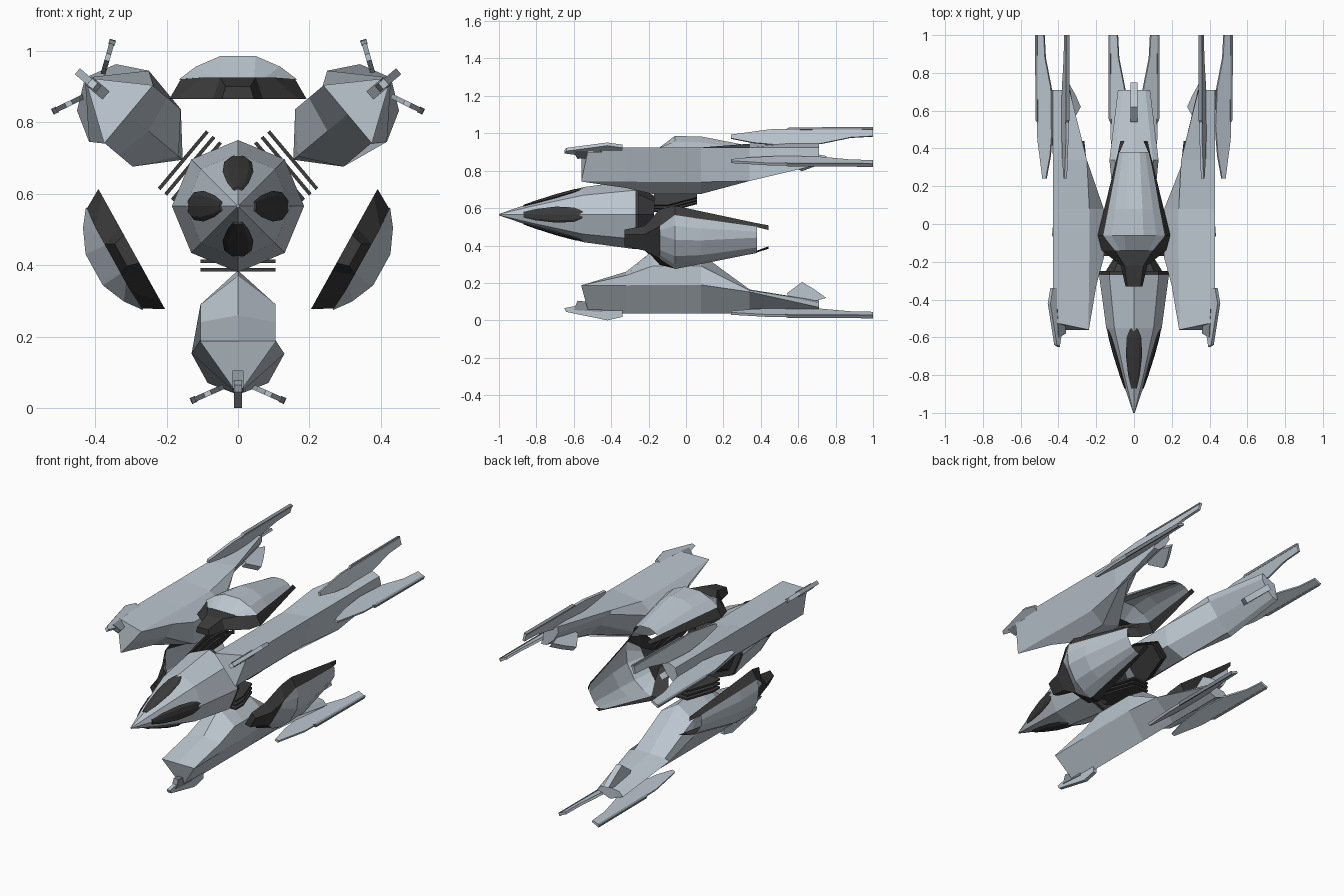
import bpy, bmesh, math
from mathutils import Matrix, Vector

if "Cube" in bpy.data.objects:
    bpy.data.objects.remove(bpy.data.objects["Cube"])

AXIS = 0.565  # height of the ship's long axis


def material(name, rgb):
    m = bpy.data.materials.new(name)
    m.diffuse_color = (*rgb, 1)
    m.use_nodes = True
    m.node_tree.nodes["Principled BSDF"].inputs["Base Color"].default_value = m.diffuse_color
    return m


HULL = material("hull_grey", (0.50, 0.56, 0.62))
STEEL = material("steel_grey", (0.25, 0.28, 0.31))
DARK = material("dark_grey", (0.045, 0.045, 0.045))


def frame(angle, x=0.0, z=AXIS, out=0.0):
    """Local x = tangent, y = ship length, local z = radially outward."""
    a = math.radians(angle)
    c, s = math.cos(a), math.sin(a)
    return Matrix(((s, 0, c, x + out * c), (0, 1, 0, 0),
                   (-c, 0, s, z + out * s), (0, 0, 0, 1)))


def loft(name, rings, mat, matrix=Matrix(), closed=True):
    """Skin equal-length rings of 3D points; closed rings get end caps."""
    bm = bmesh.new()
    rows = [[bm.verts.new(p) for p in ring] for ring in rings]
    n = len(rows[0])
    for a, b in zip(rows, rows[1:]):
        for i in range(n if closed else n - 1):
            j = (i + 1) % n
            bm.faces.new((a[i], a[j], b[j], b[i]))
    if closed:
        bm.faces.new(rows[0])
        bm.faces.new(rows[-1])
    bmesh.ops.remove_doubles(bm, verts=bm.verts, dist=0.0005)
    bmesh.ops.recalc_face_normals(bm, faces=bm.faces)
    me = bpy.data.meshes.new(name)
    bm.to_mesh(me)
    bm.free()
    ob = bpy.data.objects.new(name, me)
    ob.matrix_world = matrix
    me.materials.append(mat)
    bpy.context.collection.objects.link(ob)
    return ob


def plate(name, pts, normal, thick, mat, matrix):
    """Flat outline thickened evenly to both sides."""
    n = Vector(normal).normalized() * thick / 2
    pts = [Vector(p) for p in pts]
    return loft(name, [[p - n for p in pts], [p + n for p in pts]], mat, matrix)


def octagon(y, r):
    return [(r * math.cos(i * math.pi / 4), y, AXIS + r * math.sin(i * math.pi / 4))
            for i in range(8)]


# Central fuselage, dark rear collar and engine core
loft("fuselage", [octagon(y, r) for y, r in
     ((-1, 0.004), (-0.82, 0.065), (-0.55, 0.147), (-0.27, 0.185))], HULL)
loft("rear_collar", [octagon(y, r) for y, r in
     ((-0.27, 0.184), (-0.25, 0.184))], DARK)
loft("engine_core", [octagon(y, r) for y, r in
     ((-0.25, 0.15), (-0.17, 0.10))], DARK)

# Four dark windows on the nose ridges
for ang in (0, 90, 180, 270):
    rings = []
    for s, k in ((-1, 0.35), (-0.6, 0.7), (0.1, 1), (0.7, 0.9), (1, 0.45)):
        y, mid = -0.71 + 0.16 * s, 0.096 + 0.045 * s
        rings.append([(0.043 * k * math.cos(i * math.pi / 4), y,
                       mid - 0.004 + 0.014 * k * math.sin(i * math.pi / 4)) for i in range(8)])
    loft("nose_window", rings, DARK, frame(ang))


def arm_ring(y, top, w1, z1, w2, z2, keel, keel_y=None):
    half = [(w1, z1), (w2, z2)]
    pts = [(0, y, AXIS - top)] + [(w, y, AXIS - z) for w, z in half]
    pts.append((0, keel_y if keel_y is not None else y, AXIS - keel))
    return pts + [(-w, y, AXIS - z) for w, z in reversed(half)]


def build_arm(m, k):
    # Main hull of the arm; k is the keel height
    loft("arm_hull", [
        arm_ring(-0.56, 0.187, 0.105, 0.187, 0.105, 0.185, k, -0.52),
        arm_ring(-0.32, 0.26, 0.105, 0.24, 0.105, 0.187, k),
        arm_ring(-0.18, 0.37, 0.105, 0.29, 0.105, 0.19, k),
        arm_ring(-0.10, 0.385, 0.105, 0.29, 0.105, 0.19, k),
        arm_ring(0.08, 0.355, 0.105, 0.29, 0.105, 0.19, k),
        arm_ring(0.34, 0.165, 0.10, 0.16, 0.13, 0.152, k),
        arm_ring(0.71, 0.105, 0.06, 0.095, 0.085, 0.07, k)], HULL, m)

    # Front keel fin with its small block
    fin = [(-0.65, 0.065), (-0.64, 0.045), (-0.42, 0.0), (-0.34, 0.018),
           (-0.34, 0.06), (-0.55, 0.085)]
    plate("keel_fin", [(0, y, AXIS - z) for y, z in fin], (1, 0, 0), 0.022, HULL, m)
    block = [(-0.58, 0.105), (-0.60, 0.055), (-0.45, 0.045), (-0.45, 0.09)]
    plate("fin_block", [(0, y, AXIS - z) for y, z in block], (1, 0, 0), 0.03, STEEL, m)

    # Tail blades, mirrored left and right
    blade = [(0.24, 0.4), (0.24, 0.6), (0.45, 0.9), (0.98, 1.0), (1.0, 0.95),
             (1.0, 0.52), (0.88, 0.45), (0.72, 0.1), (0.52, 0.0), (0.36, 0.15)]
    rail = [(0.53, 0.86), (0.55, 1.0), (1.0, 1.02), (1.0, 0.9)]
    for s in (1, -1):
        def at(y, u):
            return (s * (0.04 + 0.09 * u), y, 0.505 + 0.04 * u)
        n = (-0.04 * s, 0, 0.09)
        plate("tail_blade", [at(*p) for p in blade], n, 0.014, HULL, m)
        plate("blade_rail", [at(*p) for p in rail], n, 0.018, STEEL, m)

    # Small inner fin on the tail
    fin = [(0.54, 0.145), (0.62, 0.205), (0.68, 0.17), (0.75, 0.12), (0.68, 0.10), (0.56, 0.10)]
    plate("tail_fin", [(0, y, AXIS - z) for y, z in fin], (1, 0, 0), 0.035, HULL, m)

    # Stacked dark vanes between arm and core
    for r in (0.13, 0.154, 0.178):
        out = [(0.105, -0.17), (0.105, -0.10), (0.05, 0.06),
               (-0.05, 0.06), (-0.105, -0.10), (-0.105, -0.17)]
        plate("cooling_vane", [(t, y, r) for t, y in out], (0, 0, 1), 0.01, DARK, m)


build_arm(frame(-90), 0.037)
build_arm(frame(40, out=0.022), 0.028)
build_arm(frame(140, out=0.022), 0.028)


def build_pod(m):
    # Dark cradle rim: (y, base half width, upper half width, upper height)
    cradle = ((-0.33, 0.045, 0.035, 0.035), (-0.22, 0.07, 0.05, 0.06),
              (-0.14, 0.17, 0.10, 0.06), (-0.06, 0.192, 0.16, 0.055),
              (0.37, 0.087, 0.08, 0.03), (0.44, 0.072, 0.05, 0.012))
    base = [(-a, y, 0) for y, a, b, h in cradle]
    upper = [(-b, y, h) for y, a, b, h in cradle]

    def around(path):
        return path[::-1] + [(-x, y, z) for x, y, z in path]
    loft("pod_cradle", [around(base), around(upper)], DARK, m, closed=False)
    # Dark lid joining the rim to the shell at the front
    loft("pod_lid", [[(-b, y, h), (b, y, h)] for y, a, b, h in cradle[:3]],
         DARK, m, closed=False)
    # Light hollow outer shell
    shell = ((-0.14, 0.10, 0.075, 0.045, 0.06, 0.06), (-0.06, 0.165, 0.118, 0.05, 0.055, 0.12),
             (0.08, 0.138, 0.10, 0.045, 0.048, 0.118), (0.38, 0.08, 0.06, 0.03, 0.03, 0.06))
    loft("pod_shell", [[(-a, y, e), (-b, y, (e + h * 1.2) / 2.2), (-c, y, h),
                        (c, y, h), (b, y, (e + h * 1.2) / 2.2), (a, y, e)]
                       for y, a, b, c, e, h in shell], HULL, m, closed=False)


build_pod(frame(90, out=0.30))
build_pod(frame(-29, x=0.2975, z=0.445))
build_pod(frame(209, x=-0.2975, z=0.445))
